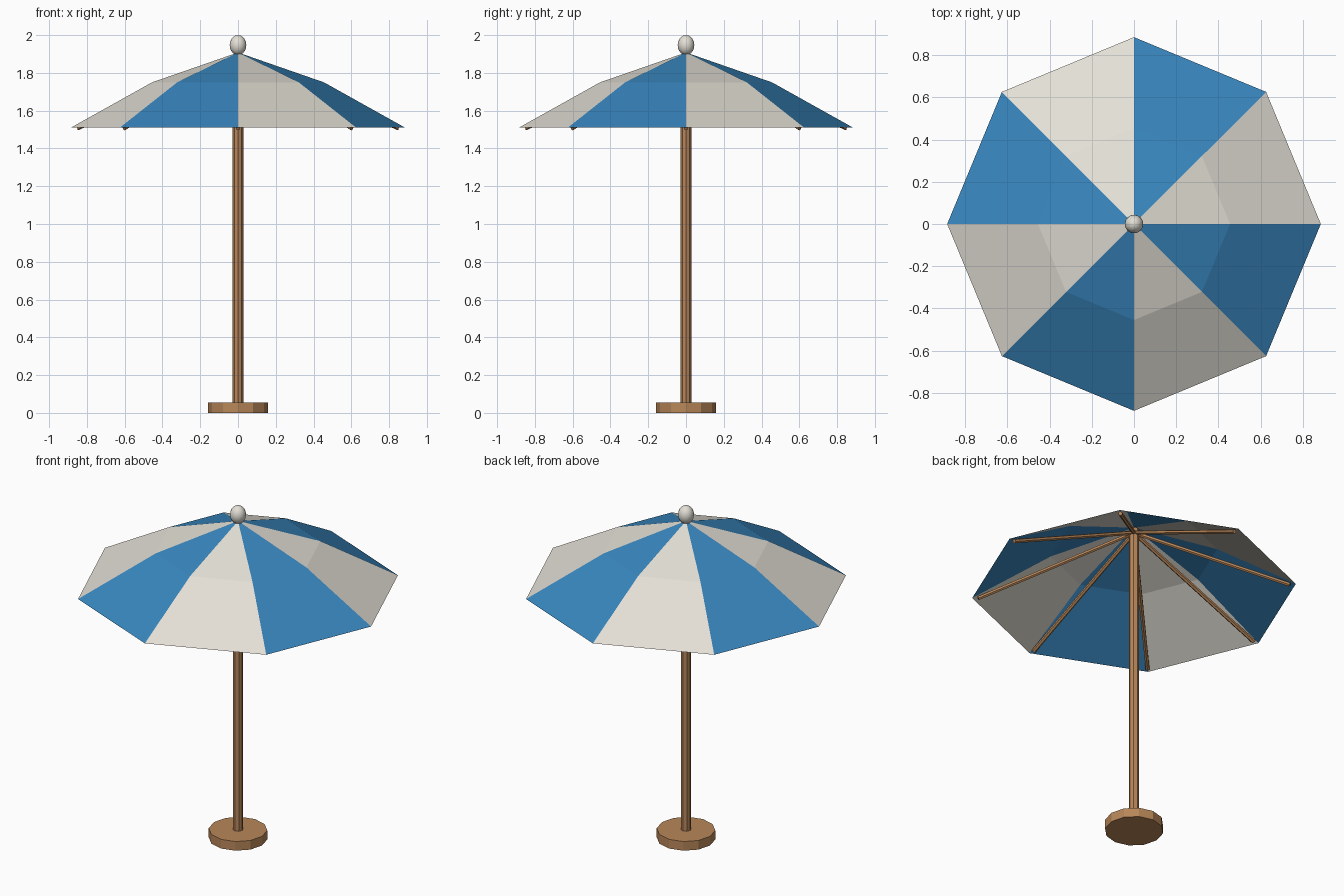
import bpy, bmesh, math
from mathutils import Vector

if "Cube" in bpy.data.objects:
    bpy.data.objects.remove(bpy.data.objects["Cube"])


def material(name, rgb):
    m = bpy.data.materials.new(name)
    m.diffuse_color = (*rgb, 1)
    m.use_nodes = True
    m.node_tree.nodes["Principled BSDF"].inputs["Base Color"].default_value = m.diffuse_color
    return m


cream = material("cream", (0.77, 0.74, 0.67))
blue = material("blue", (0.04, 0.24, 0.52))
wood = material("wood", (0.48, 0.24, 0.10))


def rod(name, start, end, radius, sides):
    """Straight faceted cylinder between two points."""
    a, b = Vector(start), Vector(end)
    axis = b - a
    bpy.ops.mesh.primitive_cylinder_add(vertices=sides, radius=radius, depth=axis.length,
                                        location=(a + b) / 2)
    ob = bpy.context.object
    ob.rotation_euler = axis.to_track_quat('Z', 'Y').to_euler()
    ob.name = name
    ob.data.materials.append(wood)
    return ob


# Foot and pole
rod("base", (0, 0, 0), (0, 0, 0.055), 0.16, 12)
rod("pole", (0, 0, 0.05), (0, 0, 1.895), 0.028, 8)

# Canopy: eight panels in alternating colours, each with a bend halfway down
SIDES = 8
bm = bmesh.new()
apex = bm.verts.new((0, 0, 1.908))
rings = []
for r, z in ((0.455, 1.75), (0.885, 1.51)):
    rings.append([bm.verts.new((r * math.cos(i * math.tau / SIDES),
                                r * math.sin(i * math.tau / SIDES), z)) for i in range(SIDES)])
mid, rim = rings
for i in range(SIDES):
    j = (i + 1) % SIDES
    for verts in ((apex, mid[i], mid[j]), (mid[i], rim[i], rim[j], mid[j])):
        bm.faces.new(verts).material_index = i % 2
mesh = bpy.data.meshes.new("canopy")
bm.to_mesh(mesh)
bm.free()
mesh.materials.append(cream)
mesh.materials.append(blue)
bpy.context.collection.objects.link(bpy.data.objects.new("canopy", mesh))

# Ribs under the canopy seams
for i in range(SIDES):
    a = i * math.tau / SIDES
    c, s = math.cos(a), math.sin(a)
    rod(f"rib_{i + 1}", (0.01 * c, 0.01 * s, 1.872), (0.852 * c, 0.852 * s, 1.507), 0.012, 6)

# Finial
bpy.ops.mesh.primitive_uv_sphere_add(segments=16, ring_count=10, radius=1, location=(0, 0, 1.947))
finial = bpy.context.object
finial.name = "finial"
finial.scale = (0.044, 0.044, 0.053)
finial.data.materials.append(cream)
bpy.ops.object.shade_smooth()
